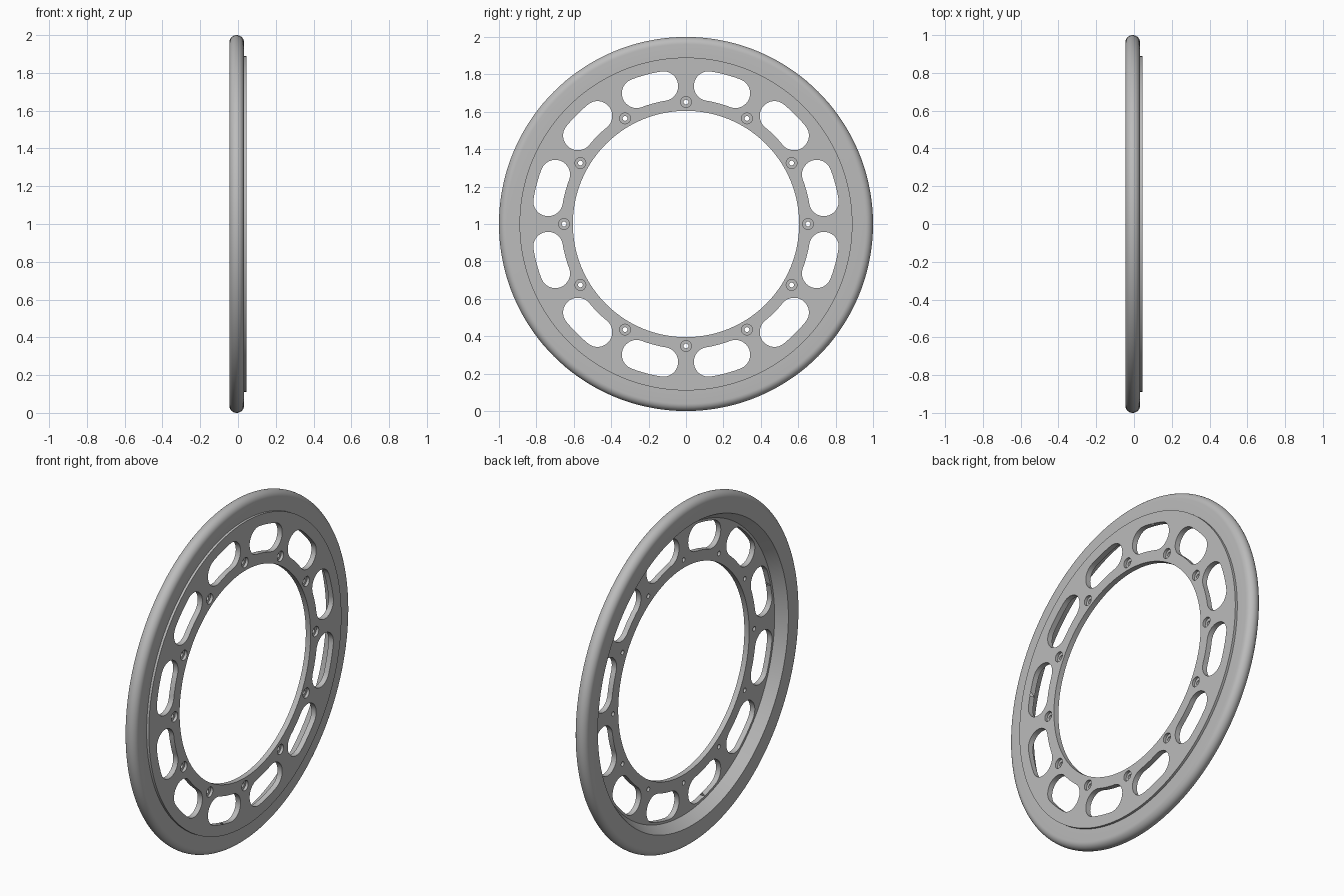
import bpy, bmesh, math
from mathutils import Matrix, Vector

if "Cube" in bpy.data.objects:
    bpy.data.objects.remove(bpy.data.objects["Cube"])

SEGMENTS = 144
COUNT = 12
BACK, RIM_FACE, FACE = -0.046, 0.032, 0.046   # x of rim back, rim face, plate face
PLATE_BACK = 0.015

grey = bpy.data.materials.new("light grey metal")
grey.use_nodes = True
grey.diffuse_color = (0.5, 0.5, 0.5, 1)
grey.node_tree.nodes["Principled BSDF"].inputs["Base Color"].default_value = grey.diffuse_color


def new_object(name, bm):
    bmesh.ops.recalc_face_normals(bm, faces=bm.faces)
    mesh = bpy.data.meshes.new(name)
    bm.to_mesh(mesh)
    bm.free()
    mesh.materials.append(grey)
    obj = bpy.data.objects.new(name, mesh)
    bpy.context.collection.objects.link(obj)
    return obj


def lathe(name, profile):
    """Spin a closed (x, radius) profile around the x axis."""
    bm = bmesh.new()
    verts = [bm.verts.new((x, 0, r)) for x, r in profile]
    edges = [bm.edges.new((a, b)) for a, b in zip(verts, verts[1:] + verts[:1])]
    bmesh.ops.spin(bm, geom=verts + edges, cent=(0, 0, 0), axis=(1, 0, 0),
                   angle=math.tau, steps=SEGMENTS)
    bmesh.ops.remove_doubles(bm, verts=bm.verts, dist=1e-5)
    return new_object(name, bm)


def add_prism(bm, outline, x0, x1, turn):
    """Extrude a (y, z) outline from x0 to x1, turned about the x axis."""
    spin = Matrix.Rotation(turn, 3, 'X')
    ends = [[bm.verts.new(spin @ Vector((x, y, z))) for y, z in outline] for x in (x0, x1)]
    for ring in ends:
        bm.faces.new(ring)
    for i in range(len(outline)):
        j = (i + 1) % len(outline)
        bm.faces.new((ends[0][i], ends[0][j], ends[1][j], ends[1][i]))


def arc(cy, cz, radius, start, end, steps):
    angles = [start + (end - start) * i / steps for i in range(steps + 1)]
    return [(cy + radius * math.sin(a), cz + radius * math.cos(a)) for a in angles]


# Curved slot outline, centred on the top of the wheel
def slot_outline(mid=0.747, half=0.079, spread=math.radians(5.7)):
    cy, cz = mid * math.sin(spread), mid * math.cos(spread)
    points = arc(0, 0, mid + half, -spread, spread, 8)
    points += arc(cy, cz, half, spread, spread + math.pi, 16)[1:]
    points += arc(0, 0, mid - half, spread, -spread, 8)[1:]
    points += arc(-cy, cz, half, math.pi - spread, math.tau - spread, 16)[1:-1]
    return points


def cut(target, bm):
    cutter = new_object("cutter", bm)
    cutter.hide_render = True
    mod = target.modifiers.new("cut", 'BOOLEAN')
    mod.operation, mod.solver, mod.object = 'DIFFERENCE', 'EXACT', cutter
    bpy.context.view_layer.objects.active = target
    bpy.ops.object.modifier_apply(modifier=mod.name)
    bpy.data.objects.remove(cutter)


# Rounded outer rim, tapered inner wall and raised flat plate in one section
bead = (RIM_FACE - BACK) / 2
centre = (RIM_FACE + BACK) / 2
round_edge = [(centre + bead * math.cos(a), 1 - bead + bead * math.sin(a))
              for a in (math.pi * i / 16 for i in range(17))]
wheel = lathe("wheel_ring", [(PLATE_BACK, 0.605), (FACE, 0.605), (FACE, 0.89),
                             (RIM_FACE, 0.89)] + round_edge +
              [(BACK, 0.88), (PLATE_BACK, 0.84)])

# Slots between the bolts, and the narrow bolt holes
holes = bmesh.new()
for i in range(COUNT):
    turn = math.tau * i / COUNT
    add_prism(holes, slot_outline(), -0.1, 0.1, turn + math.pi / COUNT)
    add_prism(holes, arc(0, 0.652, 0.013, 0, math.tau, 16)[:-1], -0.1, 0.1, turn)
cut(wheel, holes)

# Wider recesses for the bolt heads
recesses = bmesh.new()
for i in range(COUNT):
    add_prism(recesses, arc(0, 0.652, 0.029, 0, math.tau, 24)[:-1], 0.03, 0.1,
              math.tau * i / COUNT)
cut(wheel, recesses)

# Stand the wheel on the ground and smooth the curved surfaces
wheel.data.transform(Matrix.Translation((0, 0, 1)))
for obj in bpy.context.selected_objects:
    obj.select_set(False)
wheel.select_set(True)
bpy.context.view_layer.objects.active = wheel
bpy.ops.object.shade_smooth_by_angle(angle=math.radians(30))
